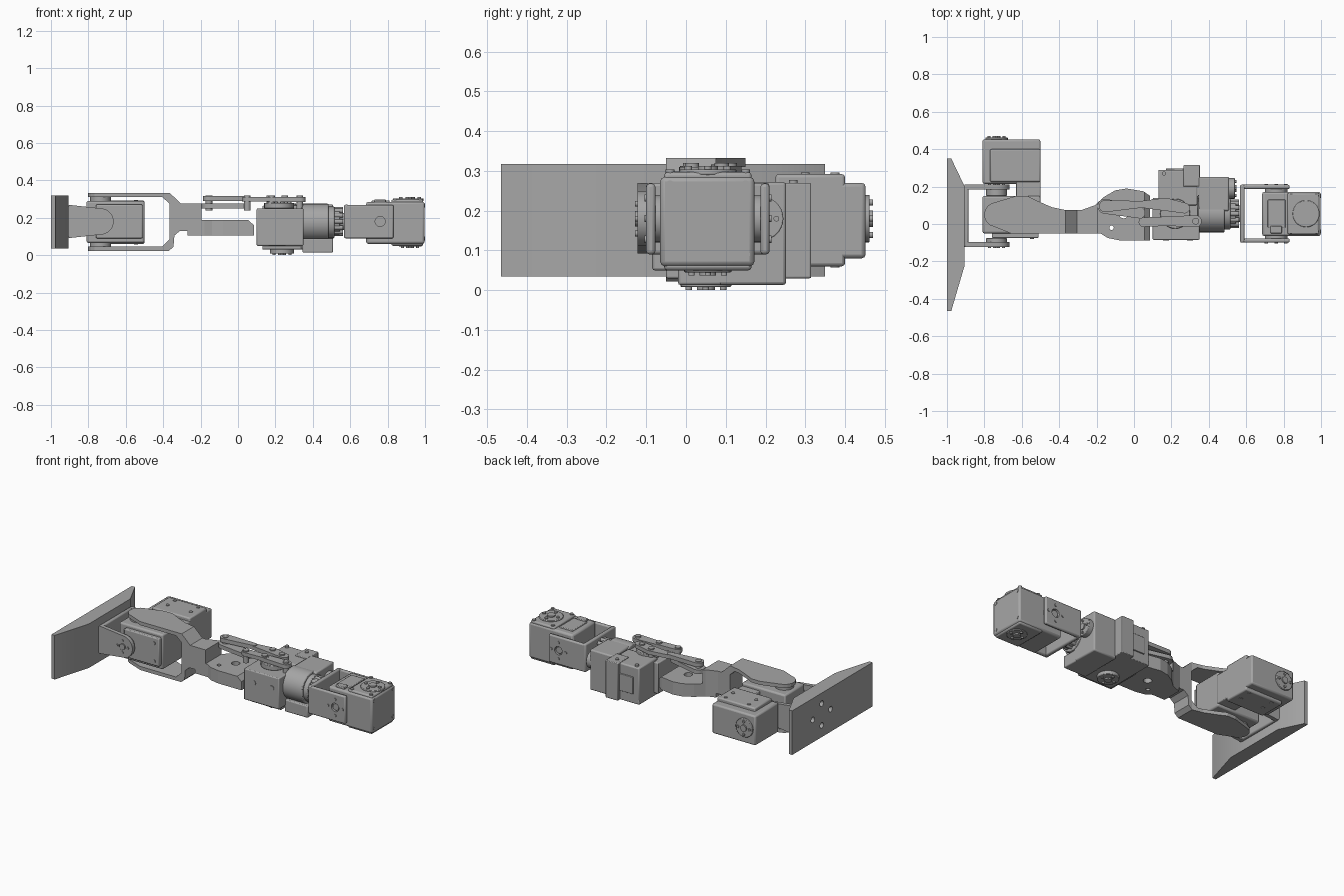
import bpy, bmesh, math
from mathutils import Vector
from mathutils.geometry import convex_hull_2d

if "Cube" in bpy.data.objects:
    bpy.data.objects.remove(bpy.data.objects["Cube"], do_unlink=True)

grey = bpy.data.materials.new("plain grey")
grey.use_nodes = True
TONE = (0.38, 0.38, 0.38, 1)
grey.diffuse_color = TONE
grey.node_tree.nodes["Principled BSDF"].inputs["Base Color"].default_value = TONE
parts = []


def prism(name, outline, axis, lo, hi, bevel=0, helper=False):
    """Extrude a 2D outline along an axis; outline order is xz, yz or xy."""
    def place(u, v, w):
        return {"x": (w, u, v), "y": (u, w, v), "z": (u, v, w)}[axis]
    bm = bmesh.new()
    face = bm.faces.new([bm.verts.new(place(u, v, lo)) for u, v in outline])
    new = bmesh.ops.extrude_face_region(bm, geom=[face])["geom"]
    shift = Vector(place(0, 0, hi - lo))
    bmesh.ops.translate(bm, vec=shift, verts=[g for g in new if isinstance(g, bmesh.types.BMVert)])
    bmesh.ops.recalc_face_normals(bm, faces=bm.faces)
    mesh = bpy.data.meshes.new(name)
    bm.to_mesh(mesh)
    bm.free()
    mesh.materials.append(grey)
    ob = bpy.data.objects.new(name, mesh)
    bpy.context.collection.objects.link(ob)
    if bevel:
        mod = ob.modifiers.new("edges", "BEVEL")
        mod.width, mod.segments, mod.limit_method = bevel, 2, "ANGLE"
    if helper:
        ob.hide_render = True
        ob.hide_viewport = True
    else:
        parts.append(ob)
    return ob


def box(name, x, y, z, bevel=0.008):
    return prism(name, [(x[0], y[0]), (x[1], y[0]), (x[1], y[1]), (x[0], y[1])], "z", z[0], z[1], bevel)


def circle(u, v, r, n=28):
    return [(u + r * math.cos(math.tau * i / n), v + r * math.sin(math.tau * i / n)) for i in range(n)]


def disc(name, axis, u, v, r, lo, hi, bevel=0):
    return prism(name, circle(u, v, r), axis, lo, hi, bevel)


def hull(name, circles, axis, lo, hi):
    """Plate whose outline wraps round a set of circles."""
    pts = [p for c in circles for p in circle(*c)]
    return prism(name, [pts[i] for i in convex_hull_2d(pts)], axis, lo, hi)


def combine(ob, tool, operation="DIFFERENCE"):
    mod = ob.modifiers.new("shape", "BOOLEAN")
    mod.operation, mod.solver, mod.object = operation, "EXACT", tool


def drill(ob, axis, u, v, r, lo, hi):
    combine(ob, prism("hole_cutter", circle(u, v, r, 20), axis, lo, hi, helper=True))


def horn(name, axis, u, v, r, lo, hi):
    """Servo horn: stepped disc, hub and a ring of screws on the hi side."""
    disc(name, axis, u, v, r, lo, hi, 0.003)
    tip = hi + math.copysign(0.008, hi - lo)
    disc(name + "_hub", axis, u, v, r * 0.35, hi, tip)
    for i in range(4):
        a = math.tau * i / 4
        disc(name + "_screw", axis, u + r * .68 * math.cos(a), v + r * .68 * math.sin(a), r * .13, hi, tip)


def screws(name, axis, us, vs, lo, hi, r=0.011):
    for u in us:
        for v in vs:
            disc(name, axis, u, v, r, lo, hi)


# Foot plate with sole holes
foot = prism("foot_plate", [(-1, .35), (-.977, .35), (-.905, .2), (-.905, -.22), (-.977, -.465), (-1, -.465)],
             "z", .035, .318)
for y, z in ((.05, .11), (.05, .25), (-.04, .18), (.14, .18)):
    drill(foot, "x", y, z, .018, -1.05, -.94)

# Ankle yoke
box("ankle_yoke_web", (-.908, -.885), (-.122, .21), (.092, .268))
for side, lo, hi in (("front", -.122, -.097), ("back", .185, .21)):
    arm = hull("ankle_yoke_arm_" + side, [(-.895, .104, .012), (-.895, .256, .012), (-.735, .18, .07)], "y", lo, hi)
    drill(arm, "y", -.735, .18, .025, lo - .02, hi + .02)
horn("ankle_horn_front", "y", -.735, .18, .055, -.075, -.12)
horn("ankle_horn_back", "y", -.735, .18, .055, .15, .205)

# Ankle pitch servo
box("ankle_servo", (-.81, -.5), (-.05, .15), (.065, .29), .01)
box("ankle_servo_front_cover", (-.76, -.51), (-.075, -.045), (.09, .27), .006)
screws("ankle_servo_screw", "y", (-.545,), (.12, .235), -.08, -.07)
horn("ankle_top_horn", "z", -.735, .05, .055, .28, .315)
horn("ankle_bottom_horn", "z", -.735, .05, .055, .075, .04)

# Ankle roll servo, standing out at the back
box("roll_servo", (-.81, -.5), (.215, .452), (.08, .27), .01)
box("roll_servo_neck", (-.63, -.5), (.14, .25), (.08, .27), .005)
box("roll_servo_case", (-.77, -.5), (.225, .4), (.06, .292), .008)
horn("roll_servo_horn", "y", -.735, .18, .06, .445, .462)
screws("roll_servo_screw", "z", (-.71, -.545), (.3, .375), .28, .296)
screws("roll_servo_low_screw", "z", (-.71, -.545), (.3, .375), .057, .07)

# Shin fork: side profile limited by the outline seen from above
shin = prism("shin_fork", [
    (-.81, .333), (-.365, .333), (-.305, .275), (-.195, .275), (-.195, .187), (.055, .187),
    (.085, .16), (.085, .105), (-.27, .105), (-.27, .13), (-.31, .13), (-.34, .105), (-.345, .045),
    (-.37, .022), (-.81, .022), (-.81, .045), (-.405, .045), (-.365, .085), (-.365, .275),
    (-.405, .31), (-.81, .31)], "y", -.15, .25)
outline = [(-.735 + .066 * math.cos(a), .05 + .066 * math.sin(a))
           for a in [math.radians(100 + 20 * i) for i in range(9)]]
outline += [(-.66, -.05), (-.18, -.05), (-.14, -.075), (-.08, -.087), (.1, -.087), (.1, .14), (.05, .175),
            (-.04, .19), (-.1, .18), (-.16, .145), (-.21, .1), (-.28, .075), (-.37, .075), (-.44, .09),
            (-.52, .125), (-.57, .15), (-.63, .15)]
combine(shin, prism("shin_outline_cutter", outline, "z", -.1, .5, helper=True), "INTERSECT")
drill(shin, "z", -.055, .055, .025, .05, .23)
drill(shin, "z", -.12, -.02, .012, .05, .23)

# Knee linkage: lower bar, two links and their pivots
hull("knee_lower_bar", [(-.155, .095, .04), (.03, .06, .03)], "z", .25, .276)
hull("knee_long_link", [(-.155, .095, .032), (.04, .105, .018)], "z", .29, .316)
hull("knee_long_link_end", [(.04, .105, .018), (.17, .11, .03), (.27, .085, .028)], "z", .288, .312)
hull("knee_short_link", [(.05, .01, .025), (.18, .015, .025)], "z", .288, .312)
hull("knee_short_link_end", [(.18, .015, .025), (.33, .015, .032)], "z", .285, .31)
for x, y in ((-.155, .095), (.05, .01), (.18, .015), (.33, .015), (.25, .09), (.17, .11)):
    disc("link_pivot", "z", x, y, .018, .24, .32)
horn("knee_horn", "z", .22, .055, .08, .25, .28)

# Knee servo
box("knee_servo", (.1, .35), (-.085, .14), (.05, .25), .006)
box("knee_servo_rear", (.13, .34), (.1, .29), (.04, .265), .008)
box("knee_servo_tab", (.265, .352), (.2, .315), (.03, .27), .004)
box("knee_servo_base", (.13, .34), (-.05, .29), (.03, .06), .004)
horn("knee_bottom_horn", "z", .235, .05, .064, .04, .008)
screws("knee_servo_screw", "y", (.17, .3), (.175,), -.088, -.08, .016)
screws("knee_top_screw", "z", (.16, .3), (.27,), .26, .277)
box("knee_servo_back_plate", (.17, .29), (.285, .297), (.09, .2), .003)

# Thigh gearbox and motor
disc("thigh_barrel", "x", .055, .175, .1, .34, .485, .006)
disc("thigh_barrel_cap", "x", .055, .175, .085, .48, .515, .004)
box("thigh_motor", (.345, .508), (.07, .252), (.013, .272), .008)
box("thigh_motor_foot", (.345, .508), (-.02, .09), (.013, .09), .006)
horn("thigh_horn", "x", .055, .18, .07, .51, .545)
disc("thigh_shaft", "x", .055, .18, .045, .54, .575)
for i in range(12):
    a = math.tau * i / 12
    disc("thigh_gear_tooth", "x", .055 + .065 * math.cos(a), .18 + .065 * math.sin(a), .012, .515, .562)
horn("motor_rear_horn", "x", .19, .18, .055, .505, .54)

# Hip yoke
box("hip_yoke_web", (.567, .592), (-.1, .21), (.09, .27))
for side, lo, hi in (("front", -.1, -.077), ("back", .187, .21)):
    arm = box("hip_yoke_arm_" + side, (.567, .832), (lo, hi), (.09, .268), .008)
    drill(arm, "y", .76, .18, .027, lo - .02, hi + .02)
    out = lo if side == "front" else hi
    for i in range(4):
        a = math.tau * i / 4
        disc("hip_arm_screw", "y", .76 + .052 * math.cos(a), .18 + .052 * math.sin(a), .009, out - .005, out + .005)
horn("hip_horn_front", "y", .76, .18, .06, -.06, -.085)
horn("hip_horn_back", "y", .76, .18, .06, .165, .195)

# Hip servo
box("hip_servo", (.685, .998), (-.065, .172), (.06, .285), .012)
box("hip_servo_cap", (.82, .99), (-.055, .165), (.05, .297), .008)
box("hip_servo_ridge", (.715, .81), (-.02, .13), (.28, .292), .004)
box("hip_servo_clip", (.73, .79), (-.05, -.01), (.28, .298), .004)
horn("hip_top_horn", "z", .92, .055, .072, .29, .304)
horn("hip_bottom_horn", "z", .92, .055, .06, .055, .045)
screws("hip_servo_screw", "z", (.84, .975), (-.04, .15), .29, .303)
screws("hip_side_screw", "x", (-.04, .15), (.09, .265), .99, 1.0)

# Smooth the round parts, keep sharp edges
bpy.ops.object.select_all(action="DESELECT")
for ob in parts:
    ob.select_set(True)
bpy.context.view_layer.objects.active = parts[0]
bpy.ops.object.shade_smooth_by_angle(angle=math.radians(30))
